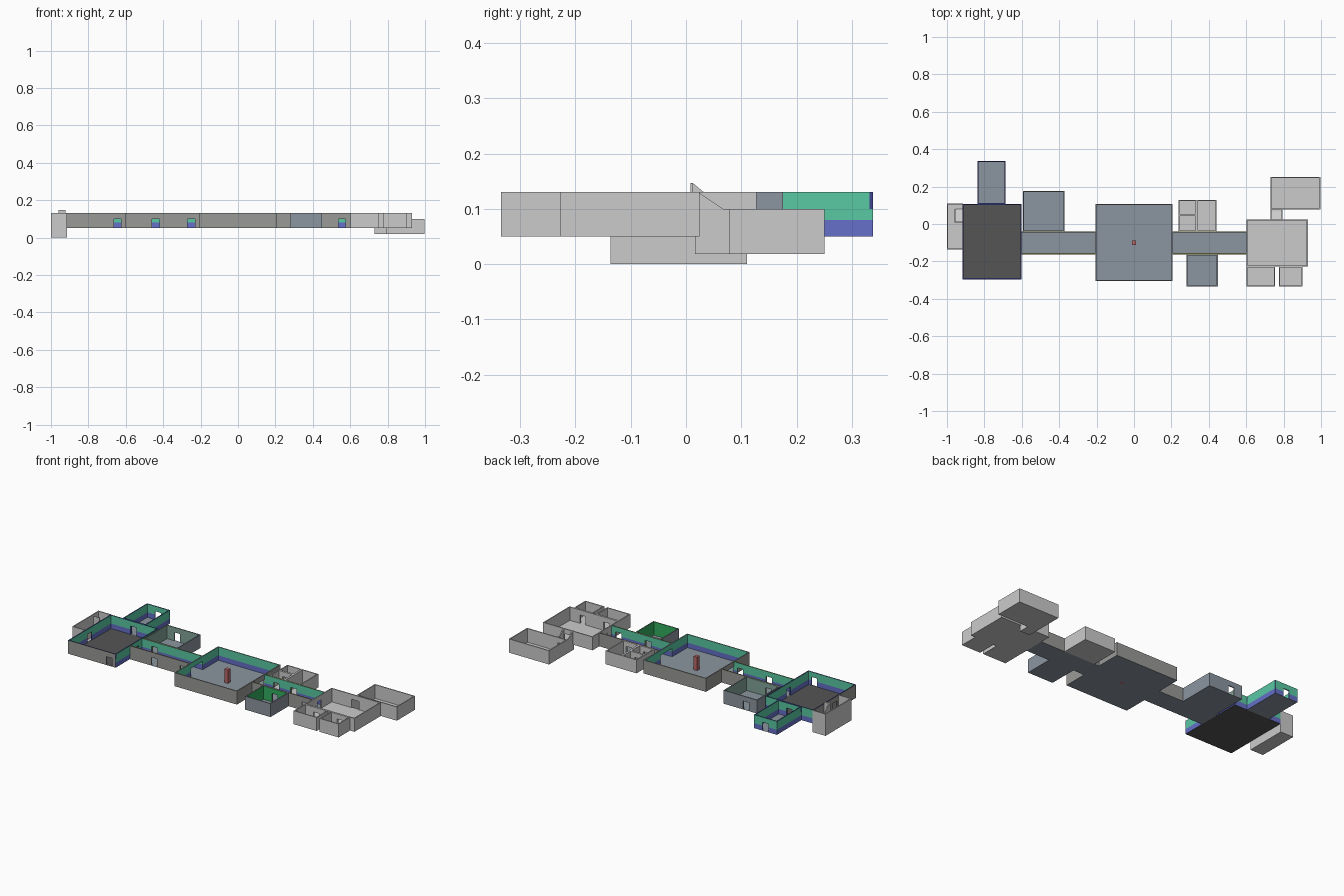
import bpy, bmesh

if "Cube" in bpy.data.objects:
    bpy.data.objects.remove(bpy.data.objects["Cube"])

T = 0.006            # wall thickness
Z0, Z1 = 0.05, 0.13  # floor and wall top
DOOR, SPLIT = 0.1, 0.08


def mat(name, r, g, b):
    m = bpy.data.materials.new(name)
    m.diffuse_color = (r, g, b, 1)
    m.use_nodes = True
    m.node_tree.nodes["Principled BSDF"].inputs["Base Color"].default_value = m.diffuse_color
    return m


MATS = [None,
        mat("teal_paint", .10, .58, .37), mat("blue_paint", .13, .16, .58),
        mat("slate", .26, .30, .35), mat("dark_floor", .09, .09, .09),
        mat("green_paint", .03, .42, .11), mat("sage_paint", .22, .36, .31),
        mat("wall_grey", .32, .32, .31), mat("navy_trim", .05, .06, .28),
        mat("olive_trim", .25, .25, .08), mat("red_pillar", .50, .14, .14)]
GREY, TEAL, BLUE, SLATE, DARK, GREEN, SAGE, STONE, NAVY, OLIVE, RED = range(11)
TWO = (BLUE, TEAL)   # two-tone paint: lower, upper


def finish(bm, name):
    used = sorted({f.material_index for f in bm.faces})
    for f in bm.faces:
        f.material_index = used.index(f.material_index)
    me = bpy.data.meshes.new(name)
    bm.to_mesh(me)
    bm.free()
    if used != [GREY]:
        for i in used:
            me.materials.append(MATS[i])
    ob = bpy.data.objects.new(name, me)
    bpy.context.collection.objects.link(ob)
    return ob


def face(bm, pts, m=GREY):
    bm.faces.new([bm.verts.new(p) for p in pts]).material_index = m


def wall(bm, side, rect, z0, z1, doors, inner, outer, trim):
    """One wall of a room with door gaps, painted separately in and out."""
    x0, y0, x1, y1 = rect
    along_x = side in "NS"
    lo, hi = (x0, x1) if along_x else (y0, y1)
    out = {"N": y1, "S": y0, "E": x1, "W": x0}[side]
    inn = out + (T if side in "SW" else -T)

    def P(u, d, z):
        return (u, d, z) if along_x else (d, u, z)

    def quad(m, *pts):
        pts = [P(*p) for p in pts]
        face(bm, pts, m)

    flip = side in "NW"
    dtop = z0 + DOOR - Z0
    split = z0 + SPLIT - Z0
    for k, (a, b) in enumerate(((z0, split), (split, dtop), (dtop, z1))):
        gaps = sorted(doors) if k < 2 else []
        edges = [lo] + [e for g in gaps for e in g] + [hi]
        for u, v in zip(edges[::2], edges[1::2]):
            if v - u < 1e-5:
                continue
            for d, paint, rev in ((out, outer, flip), (inn, inner, not flip)):
                q = [(u, d, a), (v, d, a), (v, d, b), (u, d, b)]
                quad(paint[min(k, 1)], *(q[::-1] if rev else q))
        for e in edges[1:-1] if gaps else [lo, hi]:
            quad(trim, (e, out, a), (e, inn, a), (e, inn, b), (e, out, b))
    for u, v in doors:
        quad(trim, (u, out, dtop), (v, out, dtop), (v, inn, dtop), (u, inn, dtop))
    top = [(lo, out, z1), (hi, out, z1), (hi, inn, z1), (lo, inn, z1)]
    quad(trim, *(top[::-1] if flip else top))


def room(name, rect, sides, inner=(GREY, GREY), outer=(GREY, GREY), floor=GREY,
         trim=GREY, z0=Z0, z1=Z1, painted=""):
    """sides maps N/S/E/W to door centres; (a, b) gives an explicit gap."""
    bm = bmesh.new()
    x0, y0, x1, y1 = rect
    face(bm, [(x0, y0, z0), (x1, y0, z0), (x1, y1, z0), (x0, y1, z0)], floor)
    for s, doors in sides.items():
        gaps = [d if isinstance(d, tuple) else (d - .019, d + .019) for d in doors]
        wall(bm, s, rect, z0, z1, gaps, inner, TWO if s in painted else outer, trim)
    finish(bm, name)


STO = (STONE, STONE)
SLA = (SLATE, SLATE)

# west end: large dark-floored room and its painted annex
room("west_hall", (-.917, -.296, -.602, .107),
     {"N": [-.762], "S": [-.645], "E": [-.1], "W": [-.1]},
     TWO, STO, DARK, NAVY, painted="NE")
room("north_annex", (-.838, .107, -.686, .338),
     {"N": [-.762], "S": [-.762], "E": [], "W": []},
     TWO, TWO, SLATE, NAVY, painted="NSEW")

# corridors either side of the central hall
room("west_corridor", (-.602, -.162, -.206, -.04),
     {"N": [-.52], "S": [-.44, -.25]}, TWO, STO, SLATE, OLIVE)
room("east_corridor", (.206, -.162, .602, -.04),
     {"N": [.285, .40], "S": [.36, .555]}, TWO, STO, SLATE, OLIVE)
room("central_hall", (-.207, -.306, .207, .107),
     {"N": [], "S": [], "E": [(-.156, -.046)], "W": [(-.156, -.046)]},
     TWO, STO, SLATE, STONE)

# side rooms off the corridors
room("sage_room", (-.594, -.04, -.371, .176),
     {"N": [-.52], "S": [-.52], "E": [], "W": []}, (SAGE, SAGE), SLA, SLATE, SLATE)
room("green_room", (.28, -.333, .448, -.162),
     {"N": [.36], "S": [], "E": [], "W": []}, (GREEN, GREEN), SLA, SLATE, SLATE)
room("washroom_front", (.237, -.04, .335, .048),
     {"N": [.285], "S": [.285], "E": [], "W": []})
room("washroom_back", (.237, .048, .335, .128),
     {"N": [], "S": [.285], "E": [], "W": []})
room("washroom_side", (.335, -.04, .442, .128),
     {"N": [], "S": [.40], "E": [], "W": []})

# east end: plain rooms
room("east_room", (.602, -.227, .929, .024),
     {"N": [(.738, .787)], "S": [.68, .837], "E": [], "W": [-.1]})
for nm, a, b in (("store_left", .602, .755), ("store_right", .775, .9)):
    room(nm, (a, -.335, b, -.227),
         {"N": [.68 if a < .7 else .837], "S": [], "E": [], "W": []})
room("lower_east_room", (.73, .078, .996, .251),
     {"N": [], "S": [(.736, .79)], "E": [], "W": []}, z0=.018, z1=.1)

# lower west room under the level of the big hall
room("lower_west_room", (-1.0, -.137, -.915, .11),
     {"N": [], "S": [], "W": []}, z0=0)
bm = bmesh.new()
face(bm, [(-.915, -.137, 0), (-.915, .11, 0), (-.915, .11, .05), (-.915, -.137, .05)])
finish(bm, "lower_west_room_side")


def slab(name, profile, x0, x1):
    """Extrude a y-z profile along x."""
    bm = bmesh.new()
    a = [bm.verts.new((x0, y, z)) for y, z in profile]
    b = [bm.verts.new((x1, y, z)) for y, z in profile]
    bm.faces.new(a)
    bm.faces.new(b[::-1])
    for i in range(len(a)):
        j = (i + 1) % len(a)
        bm.faces.new((a[j], a[i], b[i], b[j]))
    bmesh.ops.recalc_face_normals(bm, faces=bm.faces)
    return finish(bm, name)


# sloped passage down to the lower east room
side = [(.016, .018), (.08, .018), (.08, .1), (.067, .1), (.022, .13), (.016, .13)]
slab("ramp_wall_left", side, .73, .73 + T)
slab("ramp_wall_right", side, .795 - T, .795)
slab("ramp_floor", [(.016, .018), (.08, .018), (.067, .02), (.022, .05), (.016, .05)],
     .73 + T, .795 - T)

# stair well in the lower west room
slab("stair_side_wall", [(.008, 0), (.08, 0), (.08, .09), (.012, .147), (.008, .147)],
     -.96, -.955)
slab("stair_end_wall", [(.008, .05), (.013, .05), (.013, .145), (.008, .147)],
     -.96, -.922)
slab("stair_ramp", [(.008, 0), (.08, 0), (.012, .05), (.008, .05)], -.955, -.918)

# red pillar in the middle of the hall
bm = bmesh.new()
bmesh.ops.create_cube(bm, size=1)
for v in bm.verts:
    v.co = (v.co.x * .024, v.co.y * .024 - .1, v.co.z * .08 + .09)
for f in bm.faces:
    f.material_index = RED
finish(bm, "pillar")
